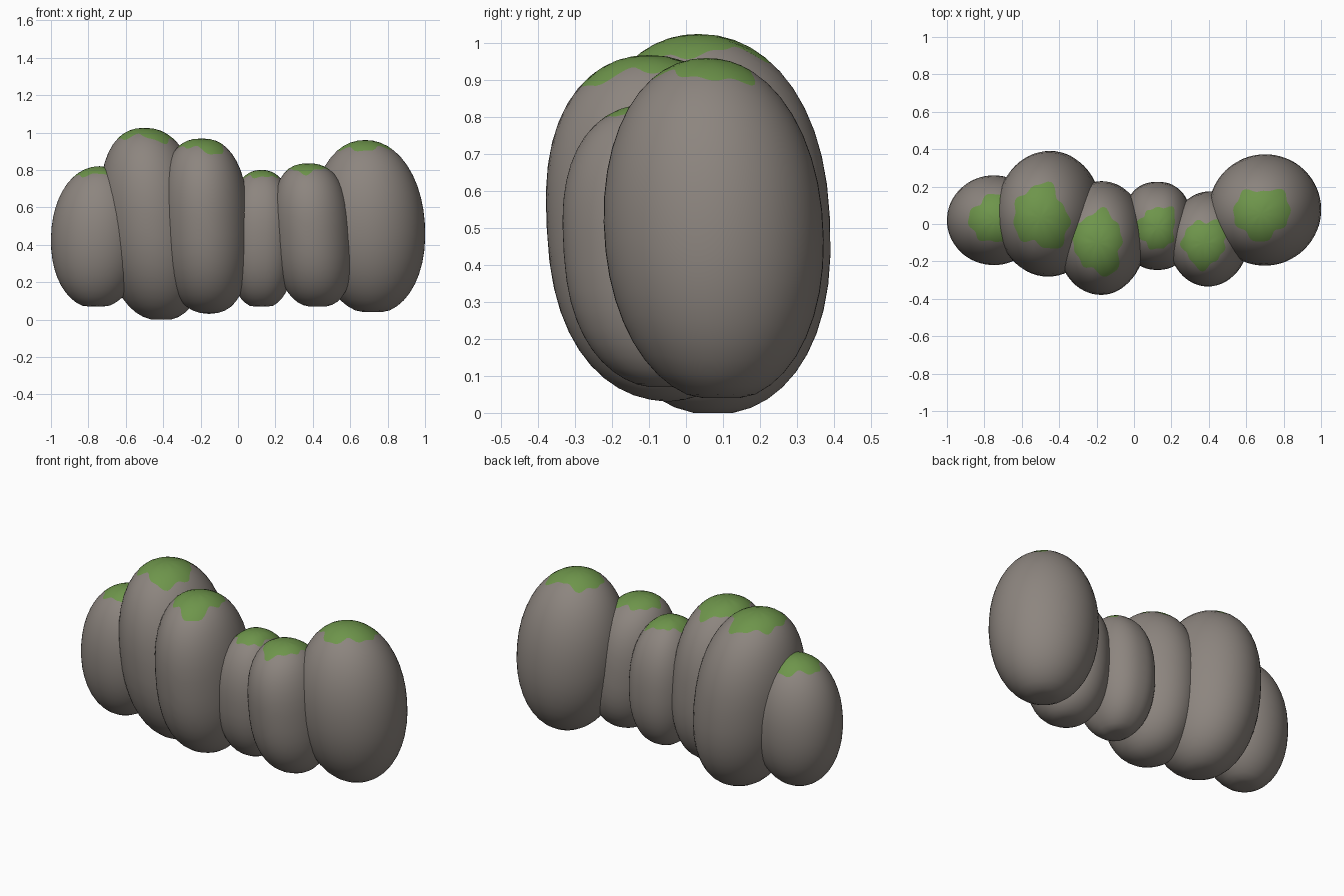
import bpy
import bmesh
import math
import random

if "Cube" in bpy.data.objects:
    bpy.data.objects.remove(bpy.data.objects["Cube"])

random.seed(11)
SEGMENTS = 64
MOSS_RINGS, STONE_RINGS = 4, 18


def material(name, colour):
    m = bpy.data.materials.new(name)
    m.diffuse_color = (*colour, 1)
    m.use_nodes = True
    m.node_tree.nodes["Principled BSDF"].inputs["Base Color"].default_value = m.diffuse_color
    return m


STONE = material("warm grey stone", (0.265, 0.235, 0.212))
MOSS = material("green moss", (0.155, 0.30, 0.07))


def boulder(name, centre, radii, floor, box, lean, moss, plan=2.0):
    """Rounded boulder; one ring of the mesh follows the ragged moss edge."""
    bm = bmesh.new()
    phase = [random.uniform(0, 6.28) for _ in range(4)]

    def moss_angle(a):
        ragged = (0.06 * math.sin(2 * a + phase[0]) + 0.08 * math.sin(3 * a + phase[1])
                  + 0.07 * math.sin(5 * a + phase[2]) + 0.05 * math.sin(9 * a + phase[3]))
        return math.asin((moss * (1 + ragged)) ** (box / 2))

    def power(v, e):
        return math.copysign(abs(v) ** e, v)

    def point(t, a):
        s, h = math.sin(t), power(math.cos(t), 2 / box)
        x = centre[0] + radii[0] * s ** (2 / box) * power(math.cos(a), 2 / plan) + lean[0] * h
        y = centre[1] + radii[1] * s ** (2 / 2.1) * power(math.sin(a), 2 / plan) + lean[1] * h
        return x, y, max(centre[2] + radii[2] * h, floor)

    # Rings from crown to base
    rings = []
    total = MOSS_RINGS + STONE_RINGS
    for k in range(1, total):
        ring = []
        for j in range(SEGMENTS):
            a = math.tau * j / SEGMENTS
            edge = moss_angle(a)
            if k <= MOSS_RINGS:
                t = edge * k / MOSS_RINGS
            else:
                t = edge + (math.pi - edge) * (k - MOSS_RINGS) / STONE_RINGS
            ring.append(bm.verts.new(point(t, a)))
        rings.append(ring)
    top = bm.verts.new(point(0, 0))
    base = bm.verts.new((centre[0] - lean[0], centre[1] - lean[1], floor))

    # Skin, with moss inside the ragged ring
    for j in range(SEGMENTS):
        n = (j + 1) % SEGMENTS
        bm.faces.new((top, rings[0][j], rings[0][n])).material_index = 1
        bm.faces.new((base, rings[-1][n], rings[-1][j]))
        for k in range(total - 2):
            f = bm.faces.new((rings[k][j], rings[k + 1][j], rings[k + 1][n], rings[k][n]))
            f.material_index = 1 if k < MOSS_RINGS - 1 else 0
    for f in bm.faces:
        f.smooth = True
    bmesh.ops.recalc_face_normals(bm, faces=bm.faces)
    mesh = bpy.data.meshes.new(name)
    bm.to_mesh(mesh)
    bm.free()
    mesh.materials.append(STONE)
    mesh.materials.append(MOSS)
    bpy.context.collection.objects.link(bpy.data.objects.new(name, mesh))


# Row of boulders: centre, radii, floor height, boxiness, lean, moss size, plan squareness
ROW = [
    ("outer_left_boulder", (-0.75, 0.02, 0.44), (0.25, 0.24, 0.38), 0.07, 2.1, (0.01, 0), 0.54),
    ("tall_boulder", (-0.455, 0.055, 0.51), (0.278, 0.335, 0.515), 0.0, 2.3, (-0.045, -0.02), 0.53),
    ("front_boulder", (-0.175, -0.075, 0.50), (0.238, 0.302, 0.468), 0.03, 2.45, (-0.02, -0.025), 0.58),
    ("small_back_boulder", (0.125, -0.01, 0.43), (0.185, 0.235, 0.37), 0.07, 2.3, (0, -0.01), 0.52, 2.3),
    ("small_front_boulder", (0.40, -0.08, 0.45), (0.212, 0.252, 0.385), 0.07, 2.5, (-0.025, -0.022), 0.56),
    ("outer_right_boulder", (0.70, 0.075, 0.495), (0.30, 0.297, 0.465), 0.04, 2.1, (-0.02, -0.02), 0.48),
]
for spec in ROW:
    boulder(*spec)
